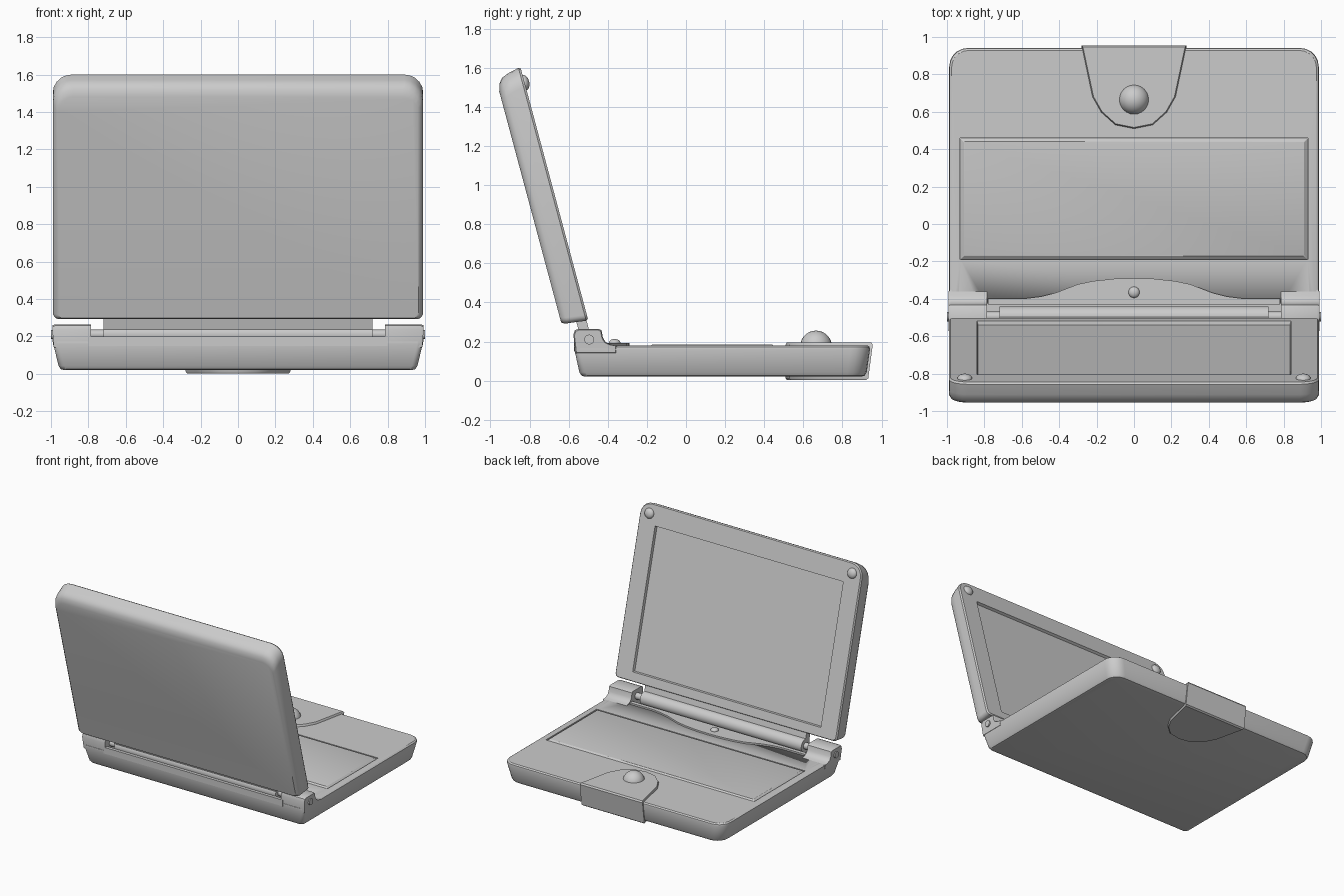
import bpy, bmesh
from math import sin, cos, pi, radians
from mathutils import Matrix, Vector

if "Cube" in bpy.data.objects:
    bpy.data.objects.remove(bpy.data.objects["Cube"])

HINGE = Vector((0, -0.495, 0.21))
s, c = sin(radians(15)), cos(radians(15))
# Lid frame: local Y runs up the lid, local Z points out of the screen
LID = Matrix(((-1, 0, 0, 0), (0, -s, c, HINGE.y), (0, c, s, HINGE.z), (0, 0, 0, 1)))


def finish(name, bm, mat=None, angle=35):
    if mat:
        bm.transform(mat)
    bmesh.ops.recalc_face_normals(bm, faces=bm.faces)
    me = bpy.data.meshes.new(name)
    bm.to_mesh(me)
    bm.free()
    ob = bpy.data.objects.new(name, me)
    bpy.context.collection.objects.link(ob)
    bpy.ops.object.select_all(action='DESELECT')
    ob.select_set(True)
    bpy.context.view_layer.objects.active = ob
    bpy.ops.object.shade_smooth_by_angle(angle=radians(angle))
    return ob


def loft(name, rings, mat=None, angle=35):
    """Skin a stack of equal-length rings and cap both ends."""
    bm = bmesh.new()
    vs = [[bm.verts.new(p) for p in r] for r in rings]
    n = len(vs[0])
    for a, b in zip(vs, vs[1:]):
        for i in range(n):
            j = (i + 1) % n
            bm.faces.new((a[i], a[j], b[j], b[i]))
    bm.faces.new(vs[0][::-1])
    bm.faces.new(vs[-1])
    return finish(name, bm, mat, angle)


def rrect(hx, y0, y1, z, r_lo, r_hi, n=5):
    """Rounded rectangle ring, with separate radii at the low-y and high-y corners."""
    pts = []
    for k, (sx, y, sy, r) in enumerate(((1, y1, -1, r_hi), (-1, y1, -1, r_hi),
                                        (-1, y0, 1, r_lo), (1, y0, 1, r_lo))):
        for i in range(n + 1):
            a = pi / 2 * (k + i / n)
            pts.append((sx * (hx - r) + r * cos(a), y + sy * r + r * sin(a), z))
    return pts


def box(name, lo, hi, mat=None):
    hx = hi[0]
    sq = [(lo[0], lo[1]), (hx, lo[1]), (hx, hi[1]), (lo[0], hi[1])]
    return loft(name, [[(x, y, z) for x, y in sq] for z in (lo[2], hi[2])], mat)


def rod(name, x0, x1, r, seg=24):
    ring = [(r * cos(2 * pi * i / seg), r * sin(2 * pi * i / seg)) for i in range(seg)]
    return loft(name, [[(x, HINGE.y + y, HINGE.z + z) for y, z in ring] for x in (x0, x1)])


def dome(name, loc, r, h, mat=None):
    bm = bmesh.new()
    bmesh.ops.create_uvsphere(bm, u_segments=24, v_segments=14, radius=1)
    bm.transform(Matrix.Translation(loc) @ Matrix.Diagonal((r, r, h, 1)))
    return finish(name, bm, mat, 60)


# Base shell with the raised keyboard plate set in a narrow groove
base = loft("base", [rrect(hx, y0, y1, z, rl, rh) for hx, y0, y1, z, rl, rh in (
    (0.930, -0.515, 0.895, 0.020, 0.02, 0.08),
    (0.948, -0.533, 0.913, 0.025, 0.03, 0.09),
    (0.959, -0.545, 0.924, 0.042, 0.03, 0.10),
    (0.988, -0.571, 0.941, 0.160, 0.03, 0.10),
    (0.986, -0.570, 0.939, 0.172, 0.03, 0.10),
    (0.975, -0.562, 0.928, 0.180, 0.03, 0.09),
    (0.930, -0.190, 0.460, 0.180, 0.004, 0.004),
    (0.930, -0.190, 0.460, 0.168, 0.004, 0.004),
    (0.910, -0.170, 0.440, 0.186, 0.004, 0.004))])

# Hinge trough cut into the rear of the base
cutter = box("trough_cutter", (-0.79, -0.55, 0.13), (0.79, -0.425, 0.3))
cutter.hide_render = True
mod = base.modifiers.new("trough", 'BOOLEAN')
mod.operation, mod.solver, mod.object = 'DIFFERENCE', 'EXACT', cutter
bpy.context.view_layer.objects.active = base
bpy.ops.object.modifier_apply(modifier=mod.name)
bpy.data.objects.remove(cutter)
box("rear_wall", (-0.8, -0.573, 0.15), (0.8, -0.547, 0.2))

# Hinge ears and their screws
ear = [(-0.565, 0.14), (-0.576, 0.235), (-0.569, 0.257), (-0.55, 0.265), (-0.445, 0.265),
       (-0.432, 0.257), (-0.425, 0.22), (-0.41, 0.196), (-0.385, 0.184), (-0.35, 0.178), (-0.35, 0.14)]
for side, sx in (("left", -1), ("right", 1)):
    rings = []
    for x, k in ((0.785, 1), (0.978, 1), (0.992, 0.93)):
        rings.append([(sx * (x - (0.006 if z < 0.15 and x > 0.9 else 0)),
                       HINGE.y + (y - HINGE.y) * k, 0.18 + (z - 0.18) * k) for y, z in ear])
    loft("hinge_ear_" + side, rings)
    rod("hinge_screw_" + side, sx * 0.97, sx * 1.0, 0.025)

# Hinge barrel, pin and the neck that carries the lid
rod("hinge_barrel", -0.72, 0.72, 0.055)
rod("hinge_pin", -0.8, 0.8, 0.026)
box("lid_neck", (-0.72, 0.0, -0.04), (0.72, 0.13, 0.012), LID)

# Curved trim in front of the hinge, with a centre button
half = [(0.78, -0.43), (0.78, -0.398), (0.58, -0.398), (0.5, -0.388), (0.42, -0.368),
        (0.3, -0.322), (0.22, -0.305), (0.1, -0.292)]
outline = half + [(0, -0.29)] + [(-x, y) for x, y in reversed(half)]
loft("hinge_trim", [[(x, y, z) for x, y in outline] for z in (0.16, 0.193)])
dome("trim_button", (0, -0.365, 0.193), 0.03, 0.02)

# Wrap-around latch tab with its ball
half = [(0.28, 0.955), (0.222, 0.68), (0.175, 0.597), (0.1, 0.53)]
tab = half + [(0, 0.51)] + [(-x, y) for x, y in reversed(half)]
rings = []
for z, k, front in ((0.003, 0.975, 0.92), (0.012, 1, 0.932), (0.184, 1, 0.955), (0.196, 0.975, 0.947)):
    rings.append([(x * k, front if y > 0.9 else 0.75 + (y - 0.75) * k, z) for x, y in tab])
loft("latch_tab", rings)
dome("latch_ball", (0, 0.665, 0.176), 0.081, 0.08)

# Lid shell with rounded back and recessed screen
loft("lid", [rrect(hx, u0, u1, v, rl, rh) for hx, u0, u1, v, rl, rh in (
    (0.965, 0.122, 1.345, -0.116, 0.03, 0.08),
    (0.980, 0.113, 1.383, -0.104, 0.03, 0.10),
    (0.988, 0.109, 1.408, -0.085, 0.03, 0.10),
    (0.990, 0.105, 1.422, -0.050, 0.03, 0.10),
    (0.990, 0.097, 1.436, 0.010, 0.03, 0.10),
    (0.982, 0.103, 1.428, 0.021, 0.03, 0.09),
    (0.840, 0.170, 1.275, 0.021, 0.004, 0.004),
    (0.835, 0.175, 1.270, 0.000, 0.004, 0.004))], LID)

# Rubber bumpers at the top lid corners
for side, sx in (("left", -1), ("right", 1)):
    dome("lid_bumper_" + side, (sx * 0.905, 1.355, 0.02), 0.04, 0.025, LID)
